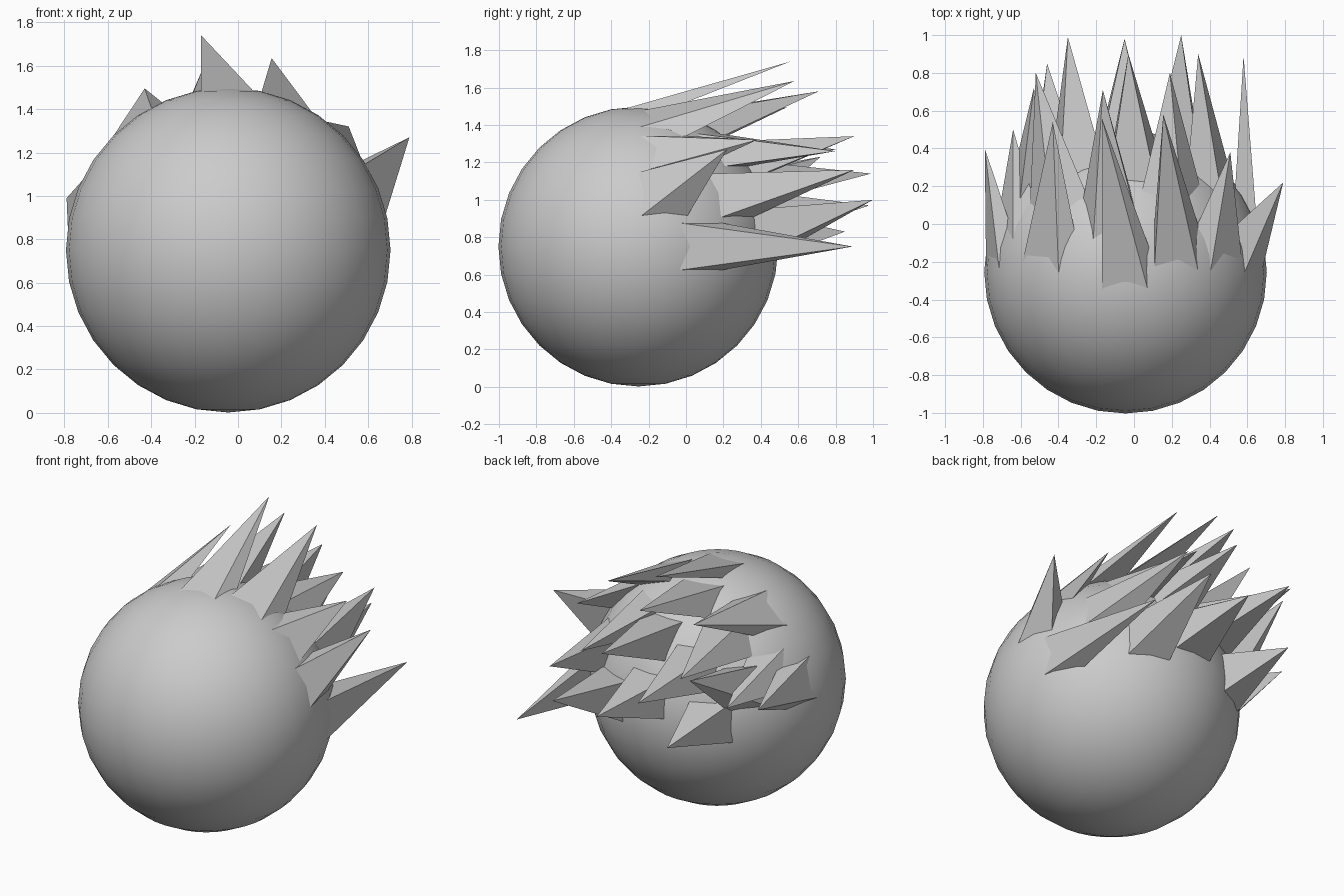
import bpy
import bmesh
from mathutils import Vector

cube = bpy.data.objects.get("Cube")
if cube:
    bpy.data.objects.remove(cube, do_unlink=True)

CENTRE = Vector((-0.045, -0.255, 0.75))
RADIUS = 0.748

grey = bpy.data.materials.new("plain_grey")
grey.use_nodes = True
colour = (0.6, 0.6, 0.6, 1)
grey.diffuse_color = colour
grey.node_tree.nodes["Principled BSDF"].inputs["Base Color"].default_value = colour

# Smooth round body
bpy.ops.mesh.primitive_uv_sphere_add(segments=32, ring_count=16, radius=RADIUS, location=CENTRE)
body = bpy.context.object
body.name = "round_body"
body.data.materials.append(grey)
bpy.ops.object.shade_smooth()


def add_spike(name, root, tip, half=0.13):
    """Four-sided spike whose base corners lie on the body."""
    normal = (Vector(root) - CENTRE).normalized()
    side = Vector((0, 0, 1)).cross(normal)
    if abs(normal.z) > 0.9:
        side = Vector((1, 0, 0))
    up = normal.cross(side).normalized()
    side = up.cross(normal).normalized()
    bm = bmesh.new()
    base = []
    for a, b in ((-1, -1), (1, -1), (1, 1), (-1, 1)):
        ray = normal * RADIUS + (side * a + up * b) * half
        base.append(bm.verts.new(CENTRE + ray.normalized() * (RADIUS - 0.004)))
    point = bm.verts.new(tip)
    bm.faces.new(base)
    for i in range(4):
        bm.faces.new((base[i], base[(i + 1) % 4], point))
    bmesh.ops.recalc_face_normals(bm, faces=bm.faces)
    mesh = bpy.data.meshes.new(name)
    bm.to_mesh(mesh)
    bm.free()
    mesh.materials.append(grey)
    bpy.context.collection.objects.link(bpy.data.objects.new(name, mesh))


# Swept-back spikes: base centre, tip
spikes = {
    "crown_spike_middle": ((-.045, -.25, 1.5), (-.17, .56, 1.74)),
    "crown_spike_left": ((.23, -.12, 1.42), (.155, .58, 1.635)),
    "crown_spike_right": ((-.46, -.11, 1.34), (-.43, .54, 1.495)),
    "crown_spike_outer_left": ((.47, -.1, 1.27), (.51, .38, 1.32)),
    "side_spike_left": ((.63, -.12, 1.04), (.79, .22, 1.27)),
    "side_spike_right": ((-.74, -.1, .96), (-.79, .4, .99)),
    "side_spike_rear_right": ((-.64, .04, 1.06), (-.64, .5, 1.0)),
    "low_spike_left": ((.63, .1, .75), (.58, .89, .75)),
    "rear_spike_outer_left": ((.42, .25, 1.03), (.34, .9, 1.16)),
    "upper_rear_spike_left": ((.2, .2, 1.28), (.19, .8, 1.26)),
    "upper_rear_spike_middle": ((-.12, .06, 1.4), (-.165, .71, 1.58)),
    "upper_rear_spike_right": ((-.42, .15, 1.28), (-.52, .8, 1.27)),
    "rear_spike_outer_right": ((-.58, .2, 1.0), (-.53, .72, 1.23)),
    "rear_spike_right": ((-.3, .32, 1.1), (-.35, .99, 1.14)),
    "low_spike_right": ((-.43, .36, .8), (-.46, .85, .83)),
    "rear_spike_middle": ((-.05, .45, .92), (-.05, .98, .97)),
    "low_rear_spike_left": ((.22, .38, .82), (.25, 1.0, 1.0)),
    "high_rear_spike_middle": ((0, .3, 1.22), (-.03, .9, 1.34)),
}
for name, (root, tip) in spikes.items():
    add_spike(name, root, tip)
